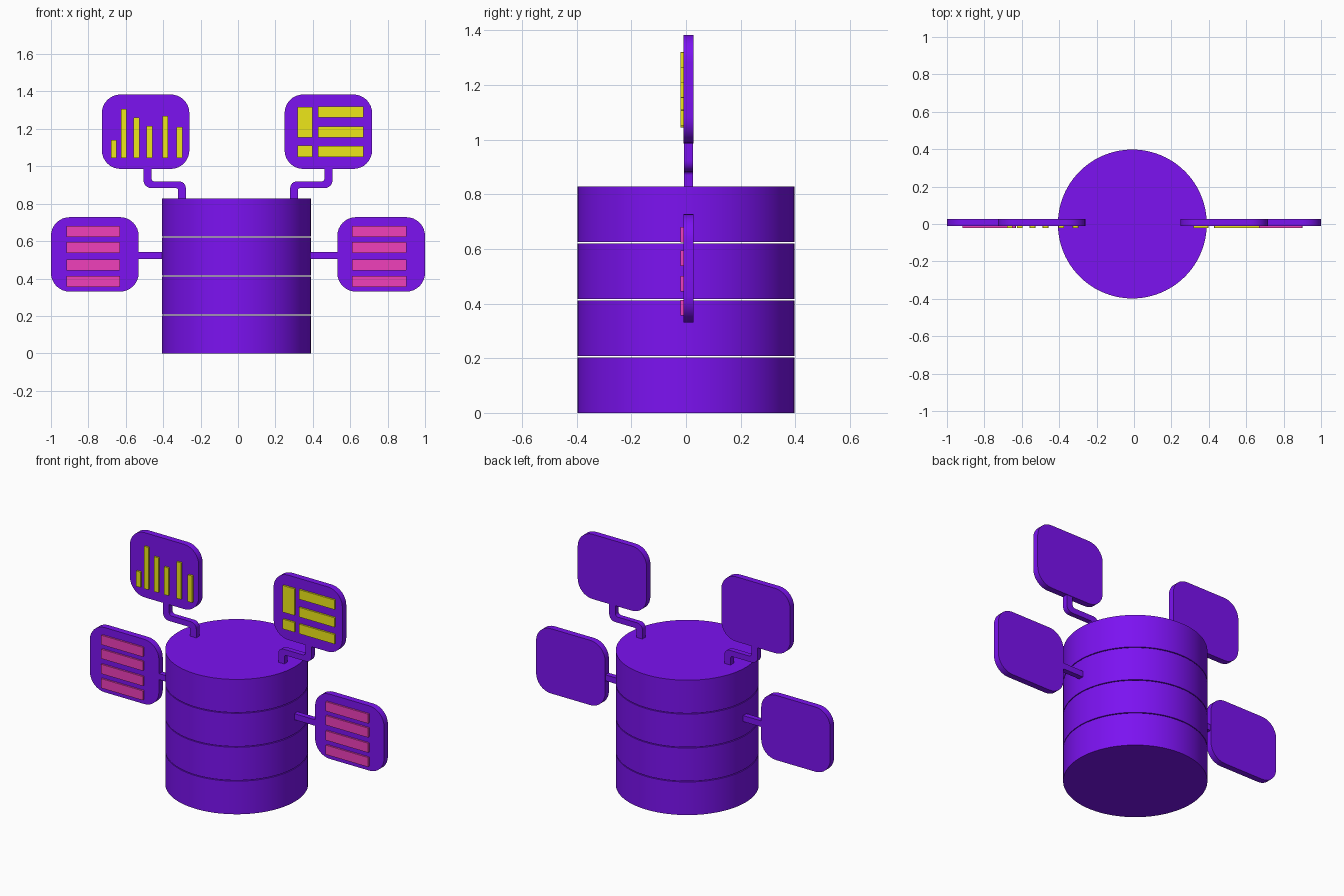
import bpy, bmesh, math
from mathutils import Vector

if "Cube" in bpy.data.objects:
    bpy.data.objects.remove(bpy.data.objects["Cube"])


def material(name, color):
    m = bpy.data.materials.new(name)
    m.diffuse_color = (*color, 1)
    m.use_nodes = True
    m.node_tree.nodes["Principled BSDF"].inputs["Base Color"].default_value = m.diffuse_color
    return m


PURPLE = material("purple", (0.20, 0.006, 0.88))
YELLOW = material("yellow", (0.85, 0.80, 0.01))
PINK = material("pink", (0.87, 0.05, 0.50))


def smooth(ob):
    bpy.ops.object.select_all(action='DESELECT')
    ob.select_set(True)
    bpy.context.view_layer.objects.active = ob
    bpy.ops.object.shade_smooth_by_angle(angle=math.radians(35))


def rounded(corners, steps=8):
    """Outline in x/z from (x, z, radius) corners, each replaced by an arc."""
    out = []
    for i, (x, z, r) in enumerate(corners):
        p = Vector((x, z))
        if r == 0:
            out.append(p)
            continue
        a = (Vector(corners[i - 1][:2]) - p).normalized()
        b = (Vector(corners[(i + 1) % len(corners)][:2]) - p).normalized()
        c = p + (a + b) * r          # right-angled corners only
        for k in range(steps + 1):
            t = k / steps * math.pi / 2
            out.append(c - b * r * math.cos(t) - a * r * math.sin(t))
    return out


def plate(name, corners, y0, y1, mat, flip=1):
    """Extrude a rounded outline from y0 to y1; flip=-1 mirrors it in x."""
    bm = bmesh.new()
    face = bm.faces.new([bm.verts.new((flip * p.x, y0, p.y)) for p in rounded(corners)])
    new = bmesh.ops.extrude_face_region(bm, geom=[face])["geom"]
    bmesh.ops.translate(bm, vec=(0, y1 - y0, 0),
                        verts=[v for v in new if isinstance(v, bmesh.types.BMVert)])
    bmesh.ops.recalc_face_normals(bm, faces=bm.faces)
    me = bpy.data.meshes.new(name)
    bm.to_mesh(me)
    bm.free()
    me.materials.append(mat)
    ob = bpy.data.objects.new(name, me)
    bpy.context.collection.objects.link(ob)
    smooth(ob)
    return ob


def rect(x0, x1, z0, z1, r=0.0):
    return [(x0, z0, r), (x1, z0, r), (x1, z1, r), (x0, z1, r)]


# Stacked drum of four discs with hairline gaps
PITCH, HEIGHT = 0.2085, 0.2035
for i in range(4):
    bpy.ops.mesh.primitive_cylinder_add(vertices=96, radius=0.398, depth=HEIGHT,
                                        location=(-0.009, 0, i * PITCH + HEIGHT / 2))
    disc = bpy.context.object
    disc.name = f"drum_disc_{i + 1}"
    disc.data.materials.append(PURPLE)
    smooth(disc)

# Panels and their arms, mirrored left and right
ARM = [(-0.505, 1.0, 0), (-0.505, 0.884, 0.04), (-0.32, 0.884, 0.014), (-0.32, 0.825, 0),
       (-0.279, 0.825, 0), (-0.279, 0.919, 0.035), (-0.463, 0.919, 0.018), (-0.463, 1.0, 0)]
for side, flip in (("left", 1), ("right", -1)):
    plate(f"lower_panel_{side}", rect(-1.0, -0.531, 0.33, 0.728, 0.1), -0.01, 0.028, PURPLE, flip)
    plate(f"lower_arm_{side}", rect(-0.55, -0.385, 0.505, 0.542), -0.007, 0.025, PURPLE, flip)
    shift = 0 if flip == 1 else 0.011
    plate(f"upper_panel_{side}", rect(-0.728 + shift, -0.26 + shift, 0.986, 1.384, 0.1),
          -0.01, 0.028, PURPLE, flip)
    plate(f"upper_arm_{side}", ARM, -0.007, 0.025, PURPLE, flip)


def mark(name, x0, x1, z0, z1, mat):
    plate(name, rect(x0, x1, z0, z1, 0.003), -0.021, -0.005, mat)


# Pink list rows on the lower panels
for side, x0, x1 in (("left", -0.918, -0.632), ("right", 0.61, 0.90)):
    for i, z in enumerate((0.356, 0.444, 0.537, 0.623)):
        mark(f"list_row_{side}_{i + 1}", x0, x1, z, z + 0.058, PINK)

# Yellow bar chart on the upper left panel
for i, (x, top) in enumerate(((-0.68, 1.14), (-0.626, 1.306), (-0.558, 1.26),
                              (-0.489, 1.216), (-0.404, 1.27), (-0.328, 1.21))):
    mark(f"chart_bar_{i + 1}", x, x + 0.031, 1.045, top, YELLOW)

# Yellow layout blocks on the upper right panel
mark("layout_tall_block", 0.317, 0.398, 1.153, 1.317, YELLOW)
mark("layout_small_block", 0.317, 0.398, 1.05, 1.11, YELLOW)
for i, z in enumerate((1.05, 1.153, 1.262)):
    mark(f"layout_row_{i + 1}", 0.428, 0.671, z, z + 0.059, YELLOW)
